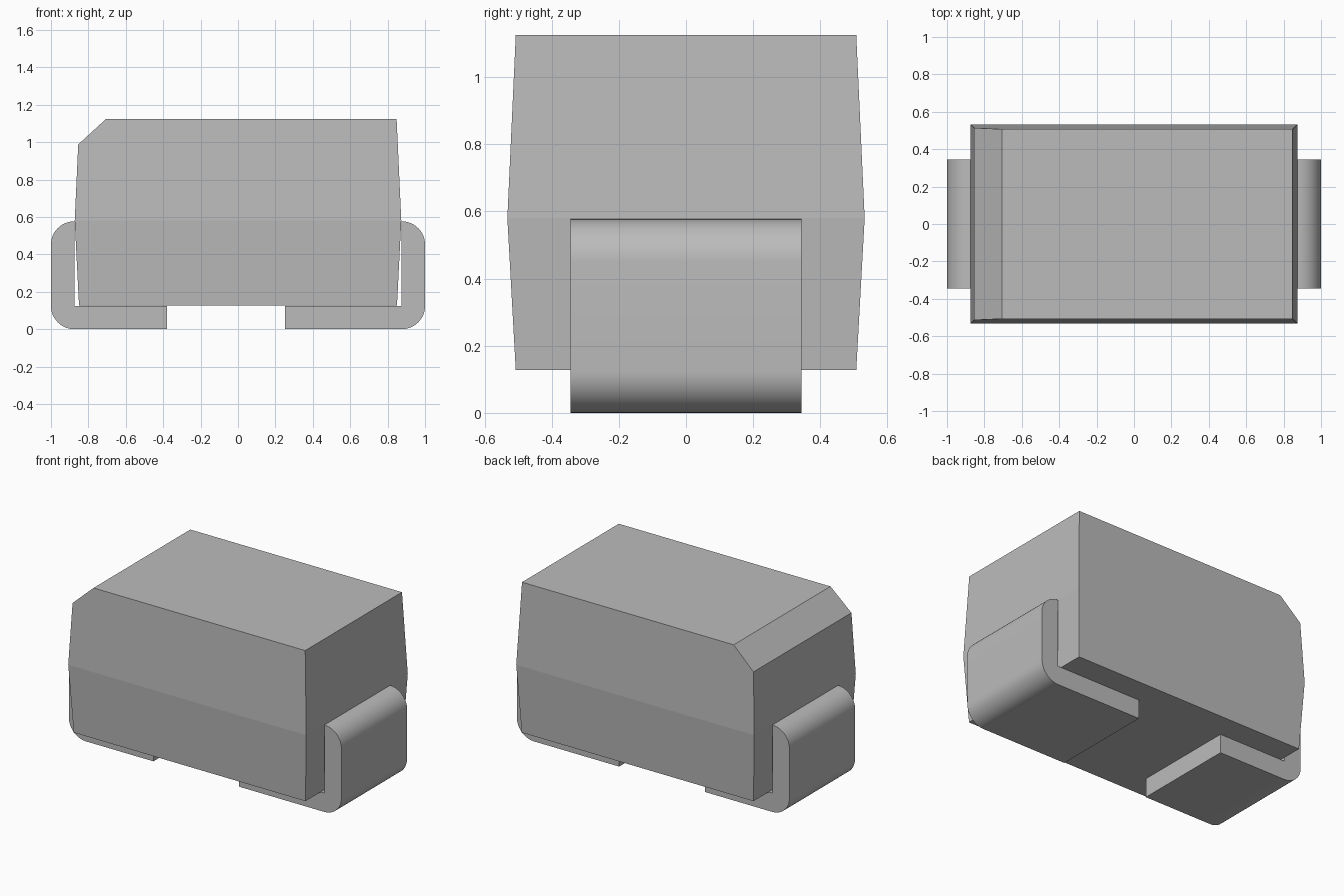
import bpy, bmesh, math
from mathutils import Vector

cube = bpy.data.objects.get("Cube")
if cube:
    bpy.data.objects.remove(cube, do_unlink=True)

# One plain grey for the whole part
grey = bpy.data.materials.new("plain grey")
grey.use_nodes = True
colour = (0.5, 0.5, 0.5, 1)
grey.diffuse_color = colour
grey.node_tree.nodes["Principled BSDF"].inputs["Base Color"].default_value = colour


def make_object(name, bm):
    bmesh.ops.recalc_face_normals(bm, faces=bm.faces)
    mesh = bpy.data.meshes.new(name)
    bm.to_mesh(mesh)
    bm.free()
    mesh.materials.append(grey)
    obj = bpy.data.objects.new(name, mesh)
    bpy.context.collection.objects.link(obj)
    return obj


def make_body():
    # Stacked rectangles, widest at the mould parting line
    bm = bmesh.new()
    rings = []
    for hx, hy, z in ((0.85, 0.507, 0.127), (0.873, 0.532, 0.58), (0.848, 0.507, 1.125)):
        corners = ((-hx, -hy), (hx, -hy), (hx, hy), (-hx, hy))
        rings.append([bm.verts.new((x, y, z)) for x, y in corners])
    bm.faces.new(rings[0])
    bm.faces.new(rings[-1])
    for low, high in zip(rings, rings[1:]):
        for i in range(4):
            j = (i + 1) % 4
            bm.faces.new((low[i], low[j], high[j], high[i]))
    # Sloped cut along one upper edge
    a, b = Vector((-0.705, 0, 1.125)), Vector((-0.857, 0, 0.985))
    normal = Vector((b.z - a.z, 0, a.x - b.x))
    bmesh.ops.bisect_plane(bm, geom=bm.verts[:] + bm.edges[:] + bm.faces[:],
                           plane_co=a, plane_no=normal, clear_outer=True)
    bmesh.ops.holes_fill(bm, edges=[e for e in bm.edges if e.is_boundary])
    return make_object("body", bm)


def arc(cx, cz, radius, start, end, steps=12):
    angles = [math.radians(start + (end - start) * i / steps) for i in range(steps + 1)]
    return [(cx + radius * math.cos(t), cz + radius * math.sin(t)) for t in angles]


def make_lead(name, side, foot_end):
    # Folded strip: foot below, upright outside, rounded outer bends
    r, half_width = 0.125, 0.344
    profile = [(foot_end, 0.125), (foot_end, 0)]
    profile += arc(1 - r, r, r, -90, 0)
    profile += arc(1 - r, 0.577 - r, r, 0, 90)
    profile += [(1 - r, r)]
    bm = bmesh.new()
    face = bm.faces.new([bm.verts.new((side * x, -half_width, z)) for x, z in profile])
    extruded = bmesh.ops.extrude_face_region(bm, geom=[face])["geom"]
    moved = [v for v in extruded if isinstance(v, bmesh.types.BMVert)]
    bmesh.ops.translate(bm, verts=moved, vec=(0, 2 * half_width, 0))
    lead = make_object(name, bm)
    bpy.ops.object.select_all(action="DESELECT")
    lead.select_set(True)
    bpy.context.view_layer.objects.active = lead
    bpy.ops.object.shade_smooth_by_angle(angle=math.radians(30))


make_body()
make_lead("left_lead", 1, 0.25)
make_lead("right_lead", -1, 0.38)
